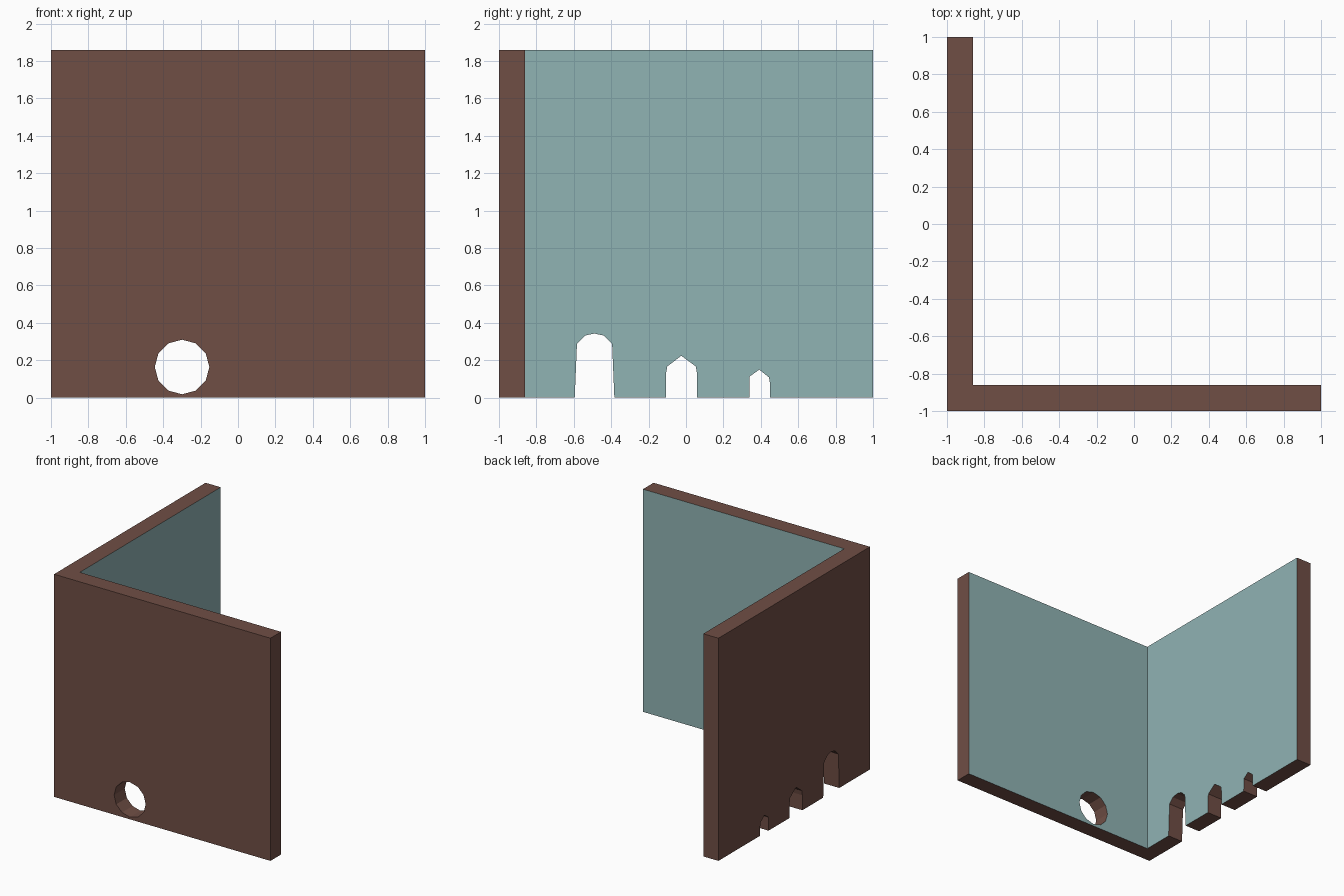
import bpy, bmesh, math
from mathutils import Vector

if "Cube" in bpy.data.objects:
    bpy.data.objects.remove(bpy.data.objects["Cube"])

H, T = 1.86, 0.14  # wall height and thickness


def material(name, rgb):
    m = bpy.data.materials.new(name)
    m.diffuse_color = (*rgb, 1)
    m.use_nodes = True
    m.node_tree.nodes["Principled BSDF"].inputs["Base Color"].default_value = m.diffuse_color
    return m


def prism(name, points, offset):
    """Extrude a closed 3D outline along an offset vector."""
    bm = bmesh.new()
    face = bm.faces.new([bm.verts.new(p) for p in points])
    ext = bmesh.ops.extrude_face_region(bm, geom=[face])
    verts = [g for g in ext["geom"] if isinstance(g, bmesh.types.BMVert)]
    bmesh.ops.translate(bm, verts=verts, vec=Vector(offset))
    bmesh.ops.recalc_face_normals(bm, faces=bm.faces[:])
    mesh = bpy.data.meshes.new(name)
    bm.to_mesh(mesh)
    bm.free()
    ob = bpy.data.objects.new(name, mesh)
    bpy.context.collection.objects.link(ob)
    return ob


# L-shaped pair of walls
i = -1 + T
plan = [(-1, -1), (1, -1), (1, i), (i, i), (i, 1), (-1, 1)]
walls = prism("corner_walls", [(x, y, 0) for x, y in plan], (0, 0, H))

# Twelve-sided round hole through the front wall
ring = [(-0.299 + 0.146 * math.cos(k * math.pi / 6), -1.1,
         0.164 + 0.146 * math.sin(k * math.pi / 6)) for k in range(12)]
cutters = [prism("round_hole_cutter", ring, (0, 0.3, 0))]

# Three mouse-hole arches through the left wall, as (y, z) outlines
arches = [
    [(-0.595, -0.1), (-0.595, 0), (-0.583, 0.288), (-0.54, 0.332), (-0.49, 0.343),
     (-0.44, 0.332), (-0.395, 0.288), (-0.383, 0), (-0.383, -0.1)],
    [(-0.108, -0.1), (-0.108, 0.125), (-0.1, 0.167), (-0.025, 0.224),
     (0.052, 0.167), (0.06, 0.125), (0.06, -0.1)],
    [(0.337, -0.1), (0.34, 0.113), (0.392, 0.15), (0.444, 0.108), (0.45, 0.07), (0.45, -0.1)],
]
for n, arch in enumerate(arches):
    cutters.append(prism(f"arch_cutter_{n + 1}", [(-1.1, y, z) for y, z in arch], (0.3, 0, 0)))

for c in cutters:
    c.hide_render = True
    mod = walls.modifiers.new(c.name, 'BOOLEAN')
    mod.operation, mod.solver, mod.object = 'DIFFERENCE', 'EXACT', c

# Bake the cuts and drop the cutters
bpy.context.view_layer.update()
dg = bpy.context.evaluated_depsgraph_get()
baked = bpy.data.meshes.new_from_object(walls.evaluated_get(dg))
walls.modifiers.clear()
walls.data = baked
for c in cutters:
    bpy.data.objects.remove(c, do_unlink=True)

# Brown structure, teal on the two inner wall faces
baked.materials.clear()
baked.materials.append(material("brown", (0.162, 0.077, 0.060)))
baked.materials.append(material("pale_teal", (0.280, 0.451, 0.456)))
for p in baked.polygons:
    co = [baked.vertices[v].co for v in p.vertices]
    inner = any(all(abs(v[a] - i) < 1e-3 for v in co) and p.normal[a] > 0.9 for a in (0, 1))
    p.material_index = 1 if inner else 0
    p.use_smooth = False
